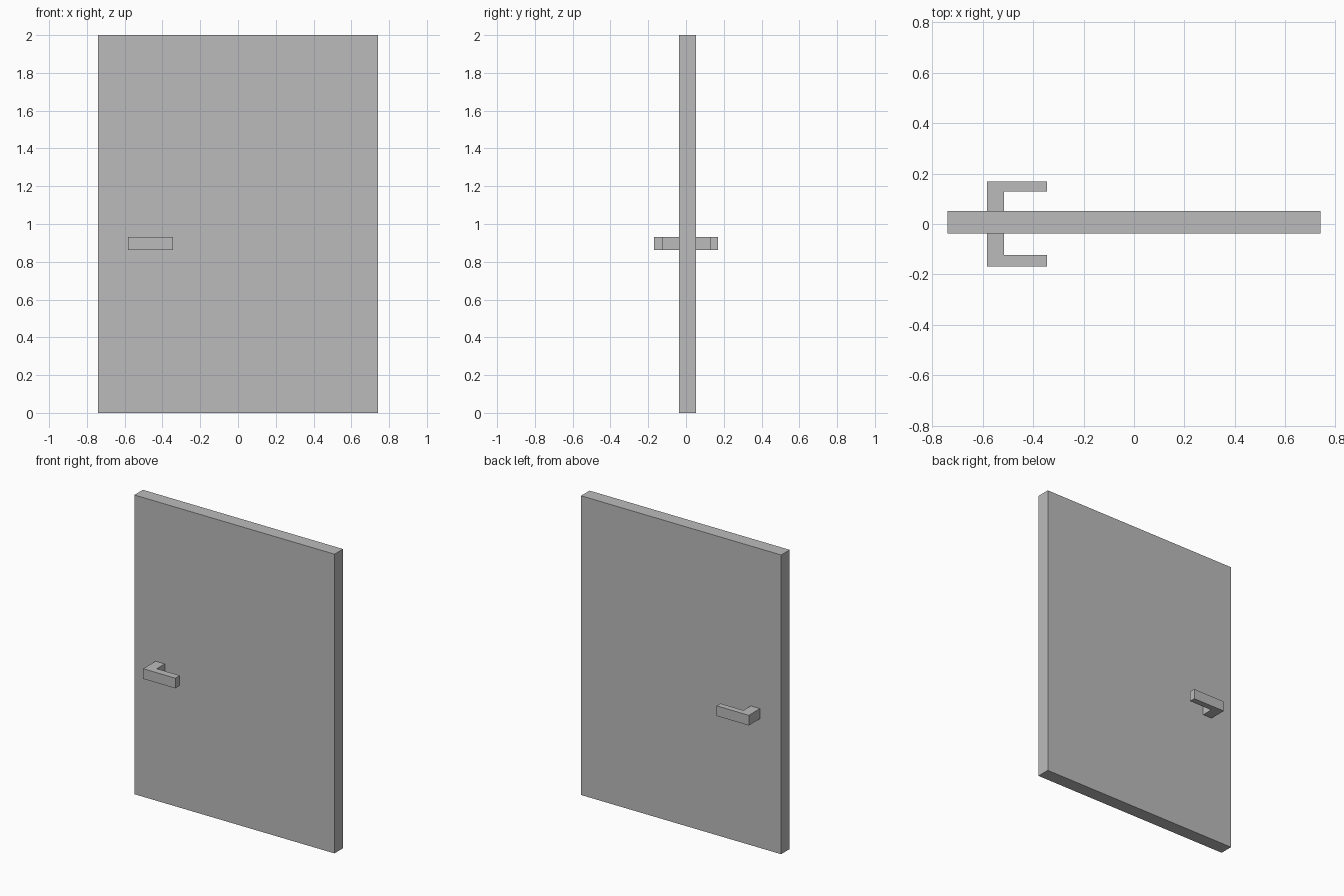
import bpy
import bmesh

default = bpy.data.objects.get("Cube")
if default:
    bpy.data.objects.remove(default, do_unlink=True)

# Single plain grey finish
grey = bpy.data.materials.new("plain grey")
grey.use_nodes = True
colour = (0.5, 0.5, 0.5, 1.0)
grey.diffuse_color = colour
grey.node_tree.nodes["Principled BSDF"].inputs["Base Color"].default_value = colour


def prism(name, outline, z0, z1):
    """Extrude a plan outline upwards from z0 to z1."""
    bm = bmesh.new()
    base = bm.faces.new([bm.verts.new((x, y, z0)) for x, y in outline])
    top = bmesh.ops.extrude_face_region(bm, geom=[base])["geom"]
    verts = [v for v in top if isinstance(v, bmesh.types.BMVert)]
    bmesh.ops.translate(bm, verts=verts, vec=(0, 0, z1 - z0))
    bmesh.ops.recalc_face_normals(bm, faces=bm.faces)
    mesh = bpy.data.meshes.new(name)
    bm.to_mesh(mesh)
    bm.free()
    mesh.materials.append(grey)
    obj = bpy.data.objects.new(name, mesh)
    bpy.context.collection.objects.link(obj)
    return obj


# Door slab
FRONT, BACK, HALF = -0.038, 0.052, 0.74
prism("door_panel", [(-HALF, FRONT), (HALF, FRONT), (HALF, BACK), (-HALF, BACK)], 0, 2)

# L-shaped lever handles, one on each side
LEFT, STEM, TIP = -0.583, -0.515, -0.345
for name, door, inner, outer in (("front_handle", FRONT, -0.122, -0.169),
                                 ("back_handle", BACK, 0.129, 0.169)):
    prism(name, [(LEFT, door), (LEFT, outer), (TIP, outer),
                 (TIP, inner), (STEM, inner), (STEM, door)], 0.863, 0.931)
